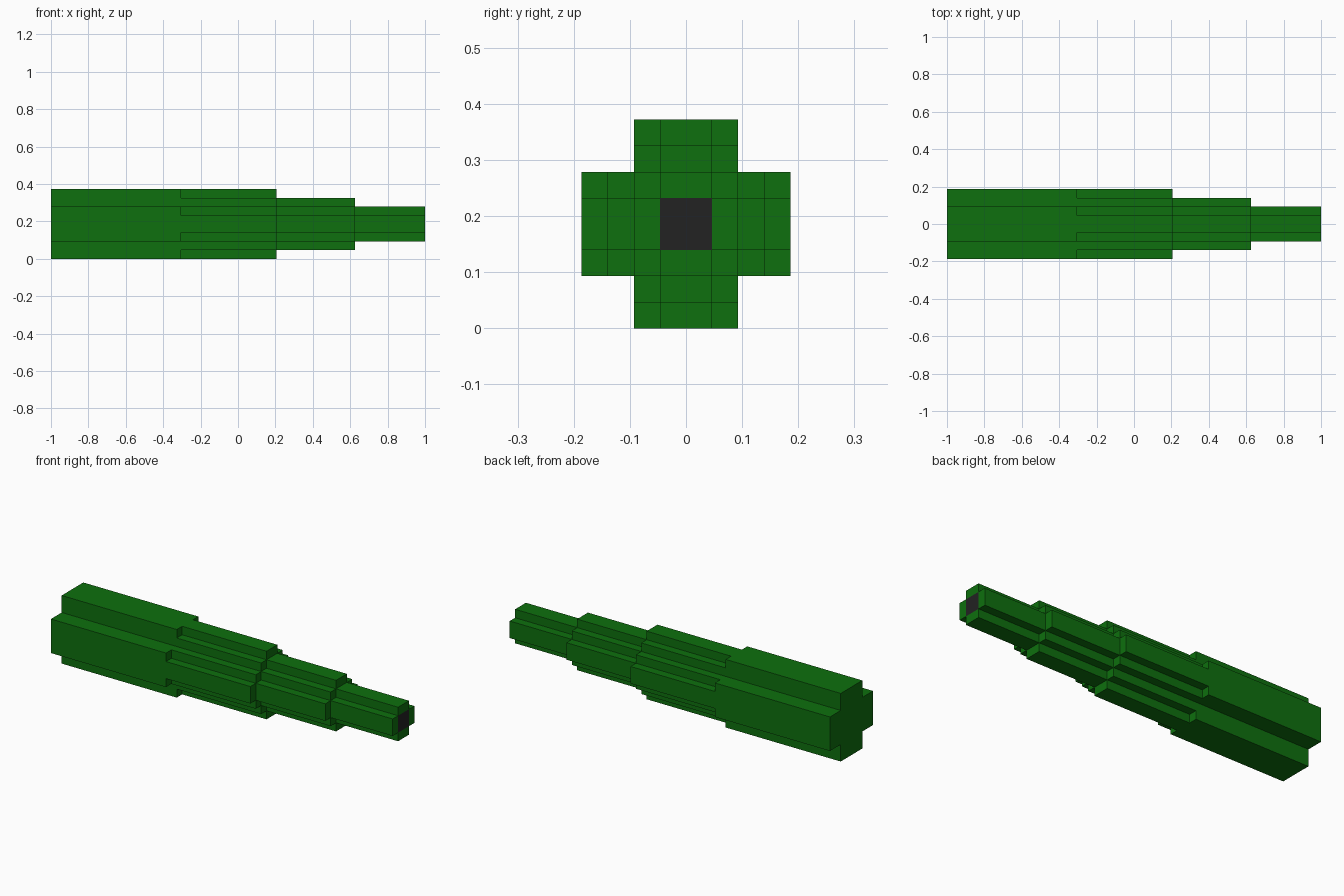
import bpy, bmesh

if "Cube" in bpy.data.objects:
    bpy.data.objects.remove(bpy.data.objects["Cube"])

U = 0.0465          # cross-section step size
ZC = 4 * U          # height of the long axis


def material(name, rgb):
    m = bpy.data.materials.new(name)
    m.diffuse_color = (*rgb, 1)
    m.use_nodes = True
    m.node_tree.nodes["Principled BSDF"].inputs["Base Color"].default_value = m.diffuse_color
    return m


green = material("dark green", (0.0044, 0.162, 0.0044))
black = material("charcoal", (0.016, 0.016, 0.016))


def outline(quarter):
    """Mirror a quarter staircase (running from +y side to +z side) into a full loop."""
    q = quarter
    return (q + [(-y, z) for y, z in reversed(q)]
            + [(-y, -z) for y, z in q] + [(y, -z) for y, z in reversed(q)])


def staircase(n):
    """Quarter outline of a stepped diamond with reach n."""
    pts = []
    for k in range(1, n + 1):
        pts.append((n + 1 - k, k))
        if k < n:
            pts.append((n - k, k))
    return pts


def section(name, x0, x1, quarter, core=False):
    bm = bmesh.new()
    ring = [bm.verts.new((x0, y * U, ZC + z * U)) for y, z in outline(quarter)]
    cap = bm.faces.new(ring)
    ext = bmesh.ops.extrude_face_region(bm, geom=[cap], use_keep_orig=True)
    moved = [v for v in ext["geom"] if isinstance(v, bmesh.types.BMVert)]
    bmesh.ops.translate(bm, verts=moved, vec=(x1 - x0, 0, 0))
    bmesh.ops.recalc_face_normals(bm, faces=bm.faces)
    if core:  # cut the end face into a square core and four arms
        for s in (-U, U):
            for co, no in (((0, s, 0), (0, 1, 0)), ((0, 0, ZC + s), (0, 0, 1))):
                bmesh.ops.bisect_plane(bm, geom=bm.verts[:] + bm.edges[:] + bm.faces[:],
                                       plane_co=co, plane_no=no, dist=1e-5)
    bm.normal_update()
    for f in bm.faces:
        c = f.calc_center_median()
        if core and f.normal.x > 0.9 and abs(c.y) < U * 0.5 and abs(c.z - ZC) < U * 0.5:
            f.material_index = 1
    me = bpy.data.meshes.new(name)
    bm.to_mesh(me)
    bm.free()
    me.materials.append(green)
    me.materials.append(black)
    ob = bpy.data.objects.new(name, me)
    bpy.context.collection.objects.link(ob)


# Thick cross-shaped rear body
section("rear_body", -1.0, -0.305, [(4, 2), (2, 2), (2, 4)])
# Stepped barrels, each one step smaller than the last
section("large_barrel", -0.305, 0.205, staircase(4))
section("middle_barrel", 0.205, 0.625, staircase(3))
# Small cross-shaped tip with dark opening
section("barrel_tip", 0.625, 1.0, staircase(2), core=True)
